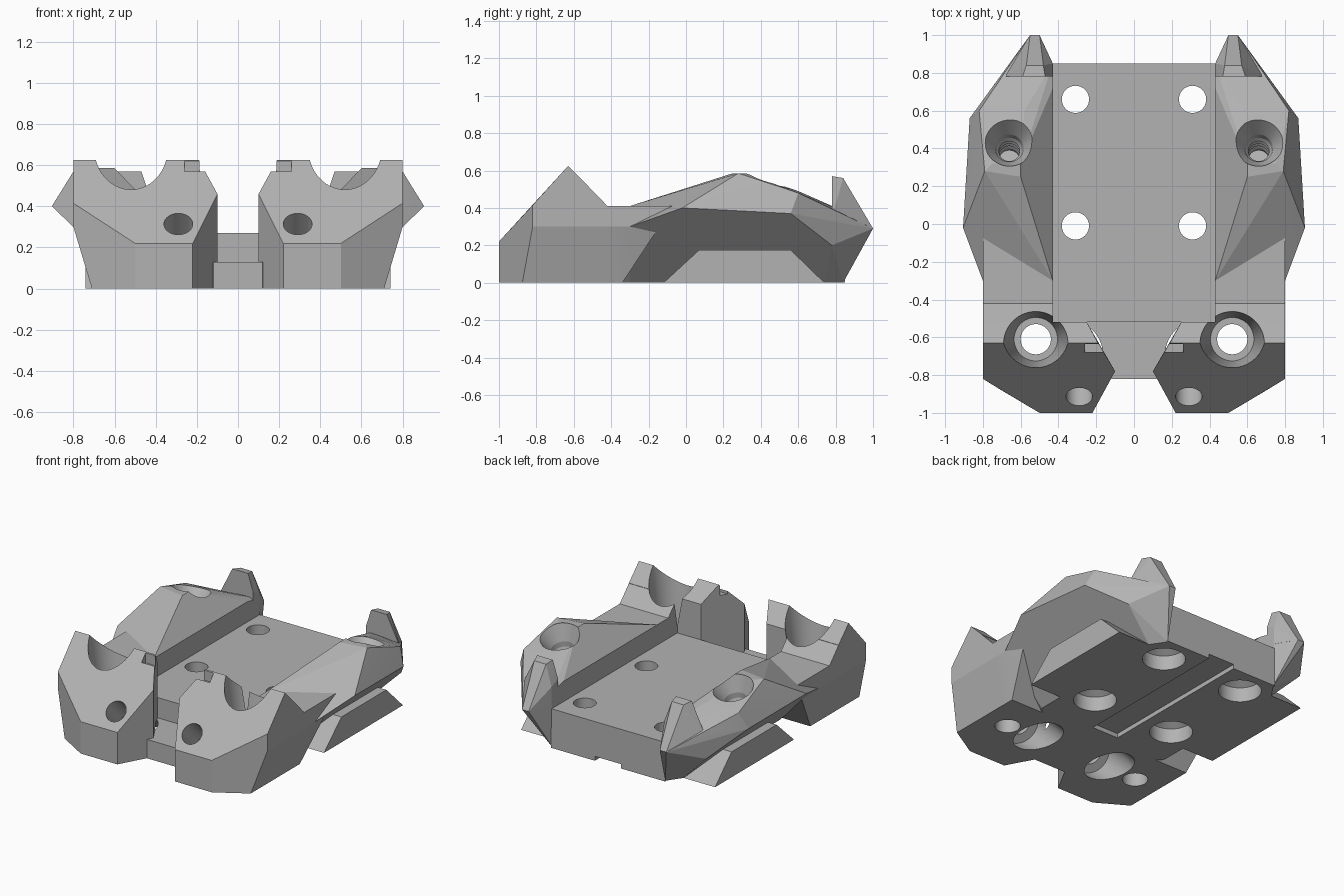
import bpy, bmesh, math
from mathutils import Matrix, Vector

cube = bpy.data.objects.get("Cube")
if cube:
    bpy.data.objects.remove(cube, do_unlink=True)

grey = bpy.data.materials.new("neutral grey")
grey.use_nodes = True
colour = (0.45, 0.45, 0.45, 1)
grey.diffuse_color = colour
grey.node_tree.nodes["Principled BSDF"].inputs["Base Color"].default_value = colour


def make(name, bm):
    bmesh.ops.recalc_face_normals(bm, faces=bm.faces)
    mesh = bpy.data.meshes.new(name)
    bm.to_mesh(mesh)
    bm.free()
    mesh.materials.append(grey)
    obj = bpy.data.objects.new(name, mesh)
    bpy.context.collection.objects.link(obj)
    return obj


def hull(name, points):
    """Faceted solid around a few corner points."""
    bm = bmesh.new()
    for p in points:
        bm.verts.new(p)
    bmesh.ops.convex_hull(bm, input=bm.verts)
    bmesh.ops.delete(bm, geom=[v for v in bm.verts if not v.link_faces], context='VERTS')
    bmesh.ops.dissolve_limit(bm, angle_limit=0.02, verts=bm.verts, edges=bm.edges)
    return make(name, bm)


def box(name, x, y, z):
    return hull(name, [(a, b, c) for a in x for b in y for c in z])


def bore(name, origin, axis, profile, n=48):
    """Turned cutter: (radius, distance along axis) pairs."""
    bm = bmesh.new()
    place = Matrix.Translation(origin) @ Vector(axis).to_track_quat('Z', 'Y').to_matrix().to_4x4()
    rings = [[bm.verts.new(place @ Vector((r * math.cos(i * math.tau / n),
                                           r * math.sin(i * math.tau / n), h)))
              for i in range(n)] for r, h in profile]
    for low, high in zip(rings, rings[1:]):
        for i in range(n):
            j = (i + 1) % n
            bm.faces.new((low[i], low[j], high[j], high[i]))
    bm.faces.new(rings[0][::-1])
    bm.faces.new(rings[-1])
    return make(name, bm)


def apply(obj, mod):
    bpy.ops.object.select_all(action='DESELECT')
    obj.select_set(True)
    bpy.context.view_layer.objects.active = obj
    bpy.ops.object.modifier_apply(modifier=mod.name)


def cut(obj, cutters):
    for c in cutters:
        mod = obj.modifiers.new("cut", 'BOOLEAN')
        mod.operation = 'DIFFERENCE'
        mod.solver = 'EXACT'
        mod.object = c
        apply(obj, mod)


def side_cutters(s):
    """All holes of one side."""
    plate_profile = [(0.135, -0.1), (0.135, 0.1), (0.072, 0.14), (0.072, 0.5)]
    out = [bore("plate_bore", (0.31 * s, y, 0), (0, 0, 1), plate_profile) for y in (0.66, -0.01)]
    # conical seat and screw hole in the front ridge
    out.append(bore("seat_bore", (0.52 * s, -0.61, 0), (0, 0, 1),
                    [(0.08, -0.1), (0.08, 0.2), (0.115, 0.2), (0.13, 0.34), (0.18, 0.68)]))
    # slanted hole square to the front slope
    out.append(bore("slanted_bore", (0.29 * s, -0.91, 0.31), (0, -1, 0.95),
                    [(0.13, -0.7), (0.13, -0.2), (0.07, -0.2), (0.07, 0.2)]))
    # funnel with a stepped blind hole in the hump
    funnel = [(0.055, -0.32)]
    for k in range(4):
        h = -0.29 + 0.045 * k
        funnel += [(0.055, h), (0.068, h + 0.02)]
    funnel += [(0.075, -0.1), (0.13, 0.0), (0.14, 0.15)]
    out.append(bore("funnel_bore", (0.66 * s, 0.43, 0.545), (0, 0.3, 1), funnel))
    return out


right_cutters, left_cutters = side_cutters(-1), side_cutters(1)
groove = box("groove", (-0.1, 0.1), (-0.28, 0.9), (-0.1, 0.03))
notch = box("notch", (0.02, 0.26), (-0.68, -0.635), (0.55, 0.8))

# Centre plate and the lower tongue between the front pods
plate = box("centre_plate", (-0.435, 0.435), (-0.52, 0.85), (0, 0.27))
tongue = hull("front_tongue", [(s * x, y, z) for s in (-1, 1) for z in (0, 0.13)
                               for x, y in ((0.12, -0.82), (0.1, -0.78), (0.26, -0.5))])
cut(plate, right_cutters + left_cutters + [groove])
cut(tongue, right_cutters + left_cutters)

# Front pod: clipped corners, sloping face, ridge on top
pod = [(x, y, z) for z in (0, 0.2) for x, y in
       ((0.1, -0.78), (0.22, -1), (0.5, -1), (0.71, -0.875), (0.71, -0.52), (0.25, -0.52))]
pod += [(0.22, -1, 0.22), (0.5, -1, 0.22), (0.1, -0.78, 0.46), (0.8, -0.82, 0.3),
        (0.8, -0.82, 0.415), (0.8, -0.52, 0.3), (0.8, -0.52, 0.515), (0.25, -0.52, 0.515),
        (0.19, -0.63, 0.625), (0.8, -0.63, 0.625)]

# Slope behind the ridge, running down to the rail
slope = [(x, y, z) for y, top in ((-0.6, 0.595), (-0.42, 0.41)) for x, z in
         ((0.43, 0), (0.71, 0), (0.71, 0.2), (0.8, 0.3), (0.8, top), (0.43, top))]

# Level side rail with an undercut end
rail = [(x, -0.42, z) for x, z in
        ((0.43, 0), (0.71, 0), (0.71, 0.2), (0.8, 0.3), (0.8, 0.41), (0.43, 0.41))]
rail += [(0.43, -0.34, 0), (0.71, -0.34, 0), (0.71, -0.21, 0.2), (0.8, -0.3, 0.3),
         (0.8, -0.07, 0.41), (0.43, -0.07, 0.41)]

# Faceted hump with flared flank
hump = [(0.43, -0.38, 0), (0.5, -0.3, 0), (0.5, 0.74, 0), (0.43, 0.84, 0), (0.43, 0.84, 0.07),
        (0.8, -0.3, 0.3), (0.905, -0.02, 0.4), (0.87, 0.56, 0.37), (0.7, 0.78, 0.2),
        (0.55, 1, 0.29), (0.5, 1, 0.29), (0.43, 0.85, 0.38), (0.43, -0.3, 0.41),
        (0.8, -0.07, 0.41), (0.43, 0.2, 0.41), (0.6, 0.25, 0.585), (0.79, 0.28, 0.585),
        (0.6, 0.32, 0.585), (0.75, 0.32, 0.585), (0.82, 0.6, 0.48), (0.58, 0.6, 0.49),
        (0.43, 0.72, 0.41), (0.73, 0.74, 0.4)]

# Upright hook at the rear
hook = [(0.43, 0.78, 0.3), (0.43, 0.85, 0.3), (0.43, 0.78, 0.45), (0.43, 0.85, 0.42),
        (0.7, 0.78, 0.35), (0.66, 0.78, 0.42), (0.5, 1, 0.29), (0.55, 1, 0.29),
        (0.47, 0.78, 0.57), (0.59, 0.78, 0.57), (0.48, 0.84, 0.56), (0.57, 0.84, 0.56)]

# Trapezoid foot under the flank
foot = [(x, y, z) for x in (0.4, 0.74) for y, z in
        ((-0.12, 0), (0.07, 0.175), (0.56, 0.175), (0.74, 0))]

sides = [hull(n, p) for n, p in (("front_pods", pod), ("ridge_slopes", slope),
                                 ("side_rails", rail), ("rear_humps", hump),
                                 ("rear_hooks", hook), ("side_feet", foot))]
for obj in sides:
    cut(obj, left_cutters)
cut(sides[0], [notch])

# Mirror the side parts and keep facets crisp
for obj in sides:
    mod = obj.modifiers.new("mirror", 'MIRROR')
    mod.use_mirror_merge = False
    apply(obj, mod)
for obj in sides + [plate, tongue]:
    bpy.ops.object.select_all(action='DESELECT')
    obj.select_set(True)
    bpy.context.view_layer.objects.active = obj
    bpy.ops.object.shade_smooth_by_angle(angle=math.radians(9))

for c in right_cutters + left_cutters + [groove, notch]:
    bpy.data.objects.remove(c, do_unlink=True)
